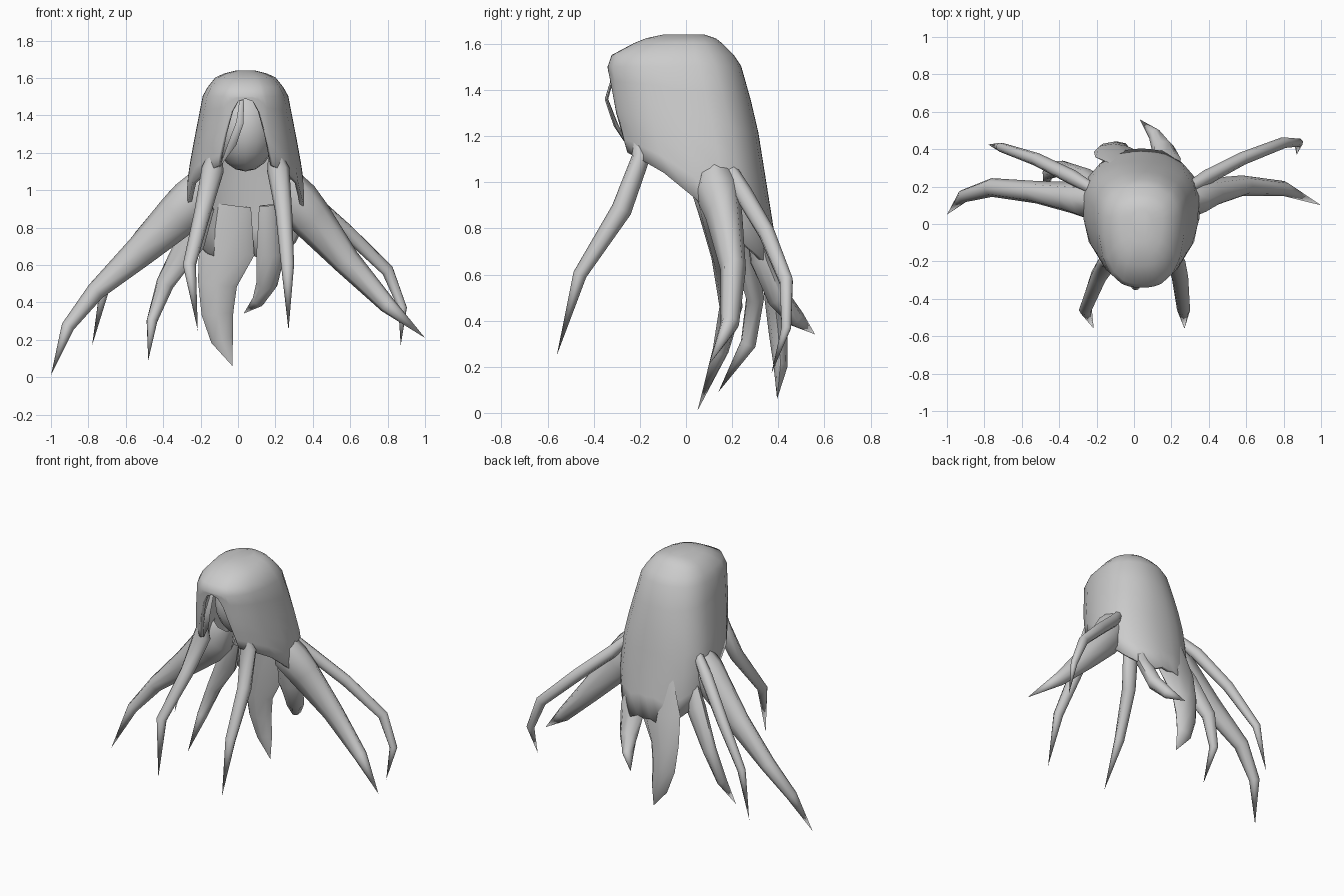
import bpy, bmesh, math
from mathutils import Vector

if "Cube" in bpy.data.objects:
    bpy.data.objects.remove(bpy.data.objects["Cube"])


def finish(name, bm, angle=60):
    bmesh.ops.recalc_face_normals(bm, faces=bm.faces)
    me = bpy.data.meshes.new(name)
    bm.to_mesh(me)
    bm.free()
    ob = bpy.data.objects.new(name, me)
    bpy.context.collection.objects.link(ob)
    bpy.ops.object.select_all(action='DESELECT')
    ob.select_set(True)
    bpy.context.view_layer.objects.active = ob
    bpy.ops.object.shade_smooth_by_angle(angle=math.radians(angle))
    return ob


def lerp_table(table, key):
    """Interpolate rows of (key, values...) sorted by rising key."""
    key = min(max(key, table[0][0]), table[-1][0])
    for a, b in zip(table, table[1:]):
        if key <= b[0]:
            t = (key - a[0]) / (b[0] - a[0])
            return [p + (q - p) * t for p, q in zip(a[1:], b[1:])]


def lock(name, path, thin, sides=8):
    """Tapered strand; path rows are x, y, z, half width, half thickness."""
    bm = bmesh.new()
    pts = [Vector(p[:3]) for p in path]
    thin = Vector(thin)
    rings = []
    for i, p in enumerate(path[:-1]):
        t = (pts[i + 1] - pts[max(i - 1, 0)]).normalized()
        w = thin.cross(t).normalized()
        n = t.cross(w)
        rings.append([bm.verts.new(pts[i] + w * p[3] * math.cos(k * math.tau / sides)
                                   + n * p[4] * math.sin(k * math.tau / sides))
                      for k in range(sides)])
    tip = bm.verts.new(pts[-1])
    for k in range(sides):
        j = (k + 1) % sides
        for a, b in zip(rings, rings[1:]):
            bm.faces.new((a[k], a[j], b[j], b[k]))
        bm.faces.new((rings[-1][k], rings[-1][j], tip))
    return finish(name, bm)  # root stays open, tucked into the cap


# Hair cap: rings of z, half width, front y, back y; hem height by angle from front
RINGS = [(0.6, .26, -.25, .40), (0.8, .30, -.25, .37), (1.05, .305, -.25, .33),
         (1.27, .265, -.305, .295), (1.5, .22, -.33, .23), (1.545, .195, -.315, .20),
         (1.595, .155, -.22, .15), (1.615, .11, -.17, .125), (1.63, .05, -.10, .08)]
HEM = [(0, 1.49), (6, 1.475), (12, 1.42), (18, 1.30), (23, 1.13), (40, 1.10), (60, 1.04),
       (80, .93), (95, .80), (115, .72), (135, .66), (158, .62), (172, .65), (180, .64)]
bm = bmesh.new()
cols = []
for ang in [h[0] for h in HEM] + [360 - h[0] for h in HEM[-2:0:-1]]:
    hem = lerp_table(HEM, min(ang, 360 - ang))[0]
    zs = [1.63, 1.615, 1.595, 1.545, 1.5] + [1.5 + (hem - 1.5) * k / 6 for k in range(1, 7)]
    col = []
    for z in zs:
        xh, yf, yb = lerp_table(RINGS, z)
        cy = .35 * yf + .65 * yb
        s, c = math.sin(math.radians(ang)), math.cos(math.radians(ang))
        e = .78 if c > 0 else .9  # squarish front, rounder back
        s, c = math.copysign(abs(s) ** e, s), math.copysign(abs(c) ** e, c)
        y = cy + c * (yf - cy) if c > 0 else cy - c * (yb - cy)
        col.append(bm.verts.new((.04 + xh * s, y, z)))
    cols.append(col)
for a, b in zip(cols, cols[1:] + cols[:1]):
    for k in range(len(a) - 1):
        bm.faces.new((a[k], b[k], b[k + 1], a[k + 1]))
bm.faces.new([c[0] for c in cols])
cap = finish("hair_cap", bm)
mod = cap.modifiers.new("thickness", 'SOLIDIFY')
mod.thickness, mod.offset = .02, 0

# Rounded inner form behind the front opening
bm = bmesh.new()
bmesh.ops.create_uvsphere(bm, u_segments=16, v_segments=10, radius=1)
for v in bm.verts:
    v.co = (.04 + .17 * v.co.x, .19 * v.co.y, 1.33 + .23 * v.co.z)
finish("inner_form", bm)

# Front locks framing the opening
lock("front_lock_left", [(-.11, -.22, 1.25, .02, .012), (-.135, -.195, 1.11, .06, .04),
     (-.19, -.28, .88, .045, .045), (-.26, -.46, .60, .035, .03), (-.215, -.56, .25)], (0, 1, .3))
lock("front_lock_right", [(.185, -.22, 1.25, .02, .012), (.215, -.195, 1.11, .06, .04),
     (.245, -.28, .88, .045, .045), (.265, -.46, .60, .035, .03), (.27, -.56, .25)], (0, 1, .3))
# Fine strand hanging across the opening
lock("fine_strand", [(.02, -.31, 1.48, .012, .006), (.01, -.345, 1.36, .02, .008),
     (-.03, -.305, 1.25, .022, .01), (-.10, -.23, 1.12)], (0, 1, 0), 6)

# Broad side locks
lock("side_lock_left", [(-.185, .12, 1.06, .075, .07), (-.235, .125, .96, .12, .10),
     (-.32, .14, .865, .12, .085), (-.52, .17, .675, .085, .06), (-.76, .195, .46, .05, .05),
     (-.91, .15, .27, .035, .035), (-1, .05, .01)], (0, 1, 0))
lock("side_lock_right", [(.265, .12, 1.06, .075, .07), (.305, .135, .96, .12, .10),
     (.39, .165, .85, .115, .08), (.58, .205, .62, .075, .055), (.80, .19, .385, .045, .04),
     (1, .10, .21)], (0, 1, 0))

# Thin outer back locks
lock("thin_back_lock_right", [(.29, .19, 1.06, .03, .03), (.39, .25, .95, .04, .04),
     (.58, .35, .78, .04, .035), (.80, .435, .57, .035, .03), (.88, .435, .37, .025, .022),
     (.87, .37, .17)], (-.4, 1, 0))
lock("thin_back_lock_left", [(-.21, .18, 1.08, .03, .03), (-.33, .25, .97, .045, .04),
     (-.52, .345, .75, .04, .035), (-.71, .41, .49, .03, .025), (-.78, .425, .17)], (.4, 1, 0))

# Hanging back locks
lock("lower_back_lock_left", [(-.17, .20, .92, .05, .03), (-.25, .245, .73, .08, .05),
     (-.39, .30, .50, .05, .04), (-.46, .27, .30, .03, .035), (-.48, .14, .09)], (.3, 1, 0))
lock("centre_back_lock", [(-.03, .325, .92, .10, .012), (-.06, .358, .68, .15, .03),
     (-.11, .385, .50, .105, .045), (-.11, .40, .34, .085, .04), (-.085, .41, .20, .06, .03),
     (-.03, .395, .06)], (0, 1, 0))
lock("lower_back_lock_right", [(.17, .27, .92, .06, .015), (.175, .325, .66, .08, .045),
     (.155, .40, .50, .06, .05), (.11, .475, .41, .035, .04), (.03, .56, .34)], (-.3, 1, 0))
